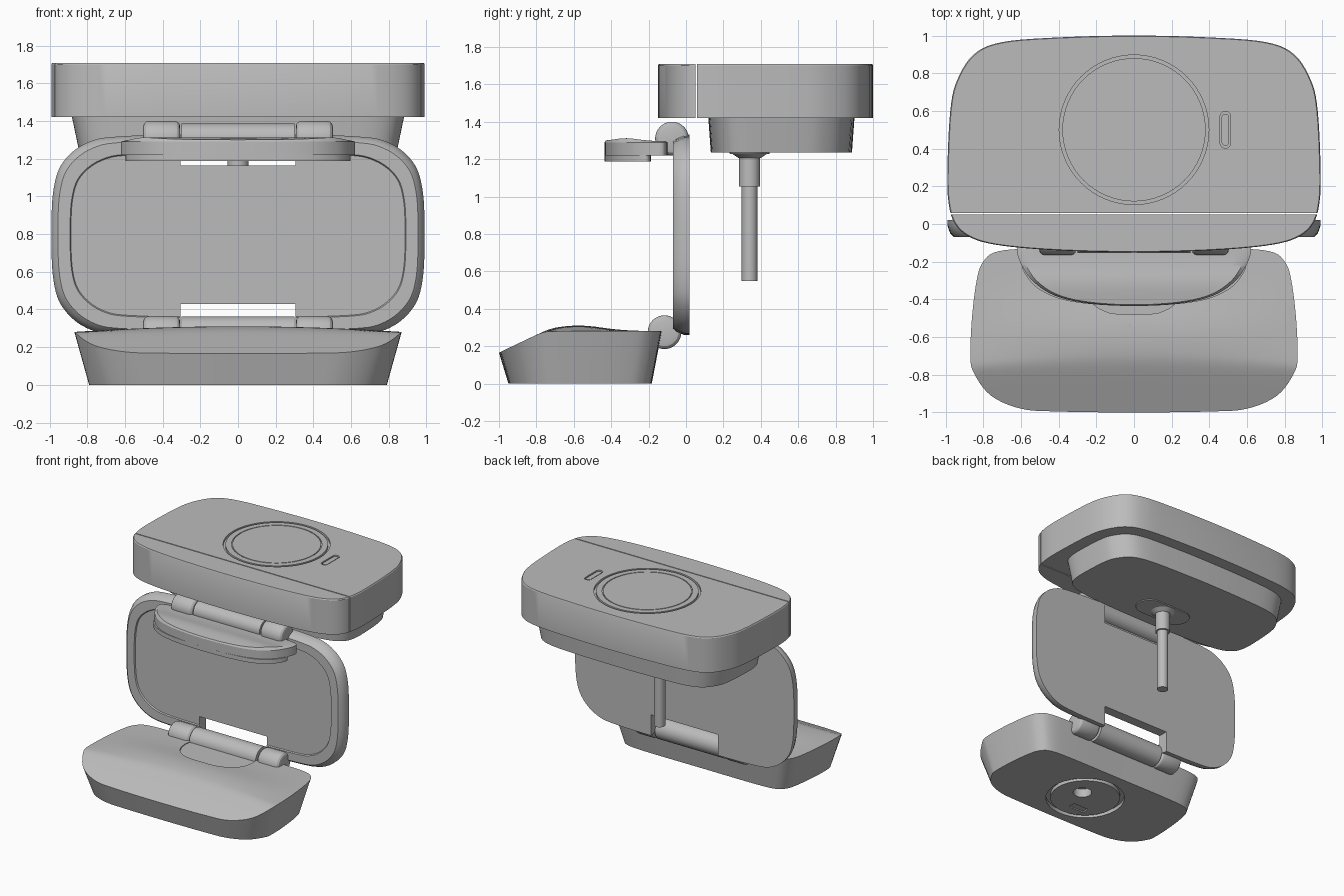
import bpy
import bmesh
import math
from mathutils import Vector, Matrix

cube = bpy.data.objects.get("Cube")
if cube:
    bpy.data.objects.remove(cube, do_unlink=True)

GREY = (0.5, 0.5, 0.5, 1)
mat = bpy.data.materials.new("plain_grey")
mat.use_nodes = True
mat.diffuse_color = GREY
mat.node_tree.nodes["Principled BSDF"].inputs["Base Color"].default_value = GREY


def finish(name, bm):
    bmesh.ops.recalc_face_normals(bm, faces=bm.faces)
    mesh = bpy.data.meshes.new(name)
    bm.to_mesh(mesh)
    bm.free()
    mesh.materials.append(mat)
    ob = bpy.data.objects.new(name, mesh)
    bpy.context.collection.objects.link(ob)
    return ob


def outline(half, steps=5):
    """Mirror half a profile in x and run a smooth closed curve through it."""
    pts = [Vector(p) for p in half]
    pts += [Vector((-p.x, p.y)) for p in reversed(pts[1:-1])]
    n, out = len(pts), []
    for i in range(n):
        a, b, c, d = (pts[(i + k) % n] for k in (-1, 0, 1, 2))
        for s in range(steps):
            t = s / steps
            out.append(0.5 * (2 * b + (c - a) * t + (2 * a - 5 * b + 4 * c - d) * t * t
                              + (3 * b - a - 3 * c + d) * t ** 3))
    return out


def scaled(pts, centre, sx, sy):
    return [Vector((p.x * sx, centre + (p.y - centre) * sy)) for p in pts]


def loft(name, rings):
    bm = bmesh.new()
    loops = [[bm.verts.new(p) for p in ring] for ring in rings]
    n = len(loops[0])
    for lo, hi in zip(loops, loops[1:]):
        for i in range(n):
            bm.faces.new((lo[i], lo[(i + 1) % n], hi[(i + 1) % n], hi[i]))
    bm.faces.new(loops[0])
    bm.faces.new(loops[-1])
    return finish(name, bm)


def flat(pts, z):
    return [(p.x, p.y, z) for p in pts]


def upright(pts, y):
    return [(p.x, y, p.y) for p in pts]


def box(name, x0, x1, y0, y1, z0, z1):
    bm = bmesh.new()
    bmesh.ops.create_cube(bm, size=1)
    for v in bm.verts:
        v.co = ((x0 + x1) / 2 + v.co.x * (x1 - x0), (y0 + y1) / 2 + v.co.y * (y1 - y0),
                (z0 + z1) / 2 + v.co.z * (z1 - z0))
    return finish(name, bm)


def rod(name, centre, r1, length, axis="Z", r2=None, segs=40):
    bm = bmesh.new()
    rot = Matrix.Rotation(math.pi / 2, 4, "Y") if axis == "X" else Matrix()
    bmesh.ops.create_cone(bm, cap_ends=True, segments=segs, radius1=r1,
                          radius2=r1 if r2 is None else r2, depth=length,
                          matrix=Matrix.Translation(centre) @ rot)
    return finish(name, bm)


def pill(cx, cy, r, straight, along_x=True, n=12):
    pts = []
    for side in (0, 1):
        for i in range(n + 1):
            a = math.pi * (i / n + side) - math.pi / 2
            u = math.cos(a) * r + (straight if side == 0 else -straight)
            w = math.sin(a) * r
            pts.append(Vector((cx + u, cy + w) if along_x else (cx - w, cy + u)))
    return pts


def apply(ob, mod):
    bpy.context.view_layer.objects.active = ob
    bpy.ops.object.modifier_apply(modifier=mod.name)


def cut(ob, *cutters):
    for c in cutters:
        mod = ob.modifiers.new("cut", "BOOLEAN")
        mod.operation, mod.solver, mod.object = "DIFFERENCE", "EXACT", c
        apply(ob, mod)
        bpy.data.objects.remove(c, do_unlink=True)


def bevel(ob, width, segs=3):
    mod = ob.modifiers.new("bevel", "BEVEL")
    mod.width, mod.segments, mod.limit_method = width, segs, "ANGLE"
    mod.angle_limit = math.radians(40)
    apply(ob, mod)


def ring_cutter(cx, cy, z0, z1, outer, inner):
    tool = rod("ring_cutter", (cx, cy, (z0 + z1) / 2), outer, z1 - z0, segs=64)
    cut(tool, rod("core", (cx, cy, (z0 + z1) / 2), inner, 1, segs=64))
    return tool


# Base: tapered wall and a domed top that slopes down to the front
base_top = outline([(0, -1), (.4, -.995), (.6, -.98), (.76, -.91), (.85, -.79), (.868, -.7),
                    (.86, -.5), (.835, -.3), (.8, -.2), (.72, -.145), (.5, -.13), (0, -.13)])


def base_height(x, y):
    slope = 0.163 + (y + 1) * 0.48
    dome = 0.278 + 0.03 * max(0, 1 - (x / .87) ** 2) * math.exp(-((y + .58) / .2) ** 2)
    k = 0.012
    return (slope + dome - math.sqrt((slope - dome) ** 2 + k * k)) / 2 + .003


def base_ring(s):
    return [(p.x, p.y, base_height(p.x, p.y)) for p in scaled(base_top, -.58, s, s)]


bottom = scaled(base_top, -.58, .91, .88)
base = loft("base", [flat(bottom, 0)] + [base_ring(1 - i / 14) for i in range(14)])
cut(base,
    loft("flap_cutter", [flat(pill(0, -.25, .23, .07), z) for z in (.277, .4)]),
    ring_cutter(0, -.58, -.1, .03, .3, .265),
    rod("hole_cutter", (.07, -.53, 0), .07, .14),
    box("label_cutter", -.13, .01, -.76, -.7, -.1, .01))

# Back panel with a chamfered front, shallow recess and two hinge slots
panel_edge = outline([(0, 1.335), (.6, 1.32), (.8, 1.285), (.93, 1.18), (.98, 1.03), (.99, .8),
                      (.98, .56), (.93, .41), (.8, .3), (.6, .265), (0, .26)])
panel = loft("back_panel", [upright(scaled(panel_edge, .8, sx, sz), y) for sx, sz, y in
                            ((1, 1, .02), (1, 1, -.01), (.985, .97, -.05), (.965, .94, -.07),
                             (.9, .82, -.07), (.895, .81, -.06))])
cut(panel, box("slot_cutter", -.305, .305, -.2, .2, .1, .43),
    box("slot_cutter", -.305, .305, -.2, .2, 1.165, 1.5))

# Hinges: a middle barrel and two rounded knuckles each
for label, y, z, r_mid in (("lower", -.115, .275, .088), ("upper", -.075, 1.31, .077)):
    rod(label + "_hinge_barrel", (0, y, z), r_mid, .6, "X")
    for side, sx in (("left", 1), ("right", -1)):
        bevel(rod(f"{label}_hinge_{side}", (sx * .405, y, z), .09, .196, "X"), .03)

# Small tray with its arm and underside plate
tray_edge = outline([(0, -.435), (.25, -.42), (.42, -.38), (.53, -.31), (.59, -.23), (.62, -.15),
                     (.6, -.11), (.5, -.1), (0, -.1)])
tray_rings = [flat(tray_edge, 1.22), flat(tray_edge, 1.29)]
for s in (.96, .85, .7, .5, .3, .1):
    tray_rings.append([(p.x, p.y, 1.297 + .015 * math.exp(-((p.y + .32) / .09) ** 2))
                       for p in scaled(tray_edge, -.27, s, s)])
loft("tray", tray_rings)
box("tray_arm", -.3, .3, -.12, -.06, 1.22, 1.285)
plate = scaled(tray_edge, -.435, .96, .74)
loft("tray_plate", [flat(plate, 1.187), flat(plate, 1.222)])

# Upper body split by a narrow gap, with ring groove and button slot on top
body_edge = outline([(0, 1), (.4, .99), (.7, .965), (.85, .9), (.94, .76), (.975, .6), (.99, .3),
                     (.985, .12), (.95, 0), (.86, -.075), (.7, -.115), (.4, -.14), (0, -.15)])
body = loft("upper_body", [flat(body_edge, 1.42), flat(body_edge, 1.7),
                           flat(scaled(body_edge, .43, .995, .993), 1.708)])
cut(body, box("gap_cutter", -2, 2, .05, .058, 1, 2),
    ring_cutter(0, .5, 1.69, 1.8, .397, .38),
    ring_cutter(0, .5, 1.702, 1.8, .335, .328),
    loft("button_cutter", [flat(pill(.485, .5, .028, .07, False), z) for z in (1.69, 1.8)]))
button = pill(.485, .5, .02, .065, False)
loft("button", [flat(button, 1.68), flat(button, 1.704)])

# Tapered section under the upper body, with the post socket
under = scaled(body_edge, .425, .89, .68)
under = [Vector((p.x, p.y + .085)) for p in under]
loft("under_section", [flat(under, 1.425), flat(scaled(under, .51, .955, .965), 1.235)])
loft("post_socket", [flat(pill(0, .34, .11, .13), 1.24), flat(pill(0, .34, .105, .13), 1.228)])
rod("post_flange", (0, .34, 1.222), .06, .03, r2=.105)
rod("post_collar", (0, .34, 1.14), .056, .17)
rod("post", (0, .34, .81), .042, .52)

# Smooth curved walls, crisp edges
bpy.ops.object.select_all(action="DESELECT")
for ob in bpy.context.scene.objects:
    if ob.type == "MESH":
        ob.select_set(True)
        bpy.context.view_layer.objects.active = ob
bpy.ops.object.shade_smooth_by_angle(angle=math.radians(28))
